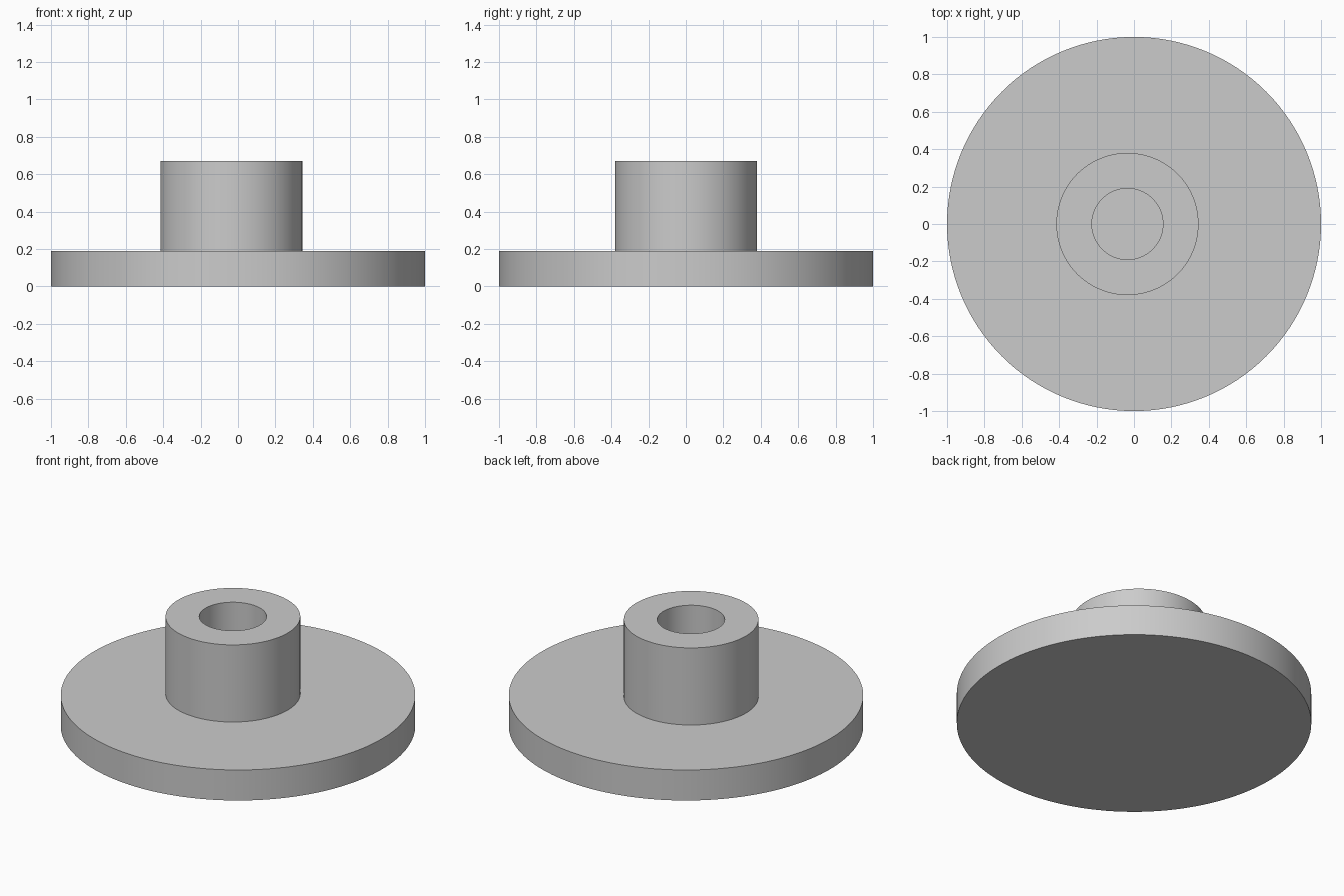
import bpy
import bmesh
from math import cos, sin, tau, radians

SEGMENTS = 128
BASE_RADIUS, BASE_TOP = 1.0, 0.19
BOSS_RADIUS, BORE_RADIUS, BOSS_TOP = 0.38, 0.19, 0.67
BOSS_X = -0.035

cube = bpy.data.objects.get("Cube")
if cube:
    bpy.data.objects.remove(cube, do_unlink=True)

grey = bpy.data.materials.new("plain grey")
grey.use_nodes = True
colour = (0.6, 0.6, 0.6, 1)
grey.diffuse_color = colour
grey.node_tree.nodes["Principled BSDF"].inputs["Base Color"].default_value = colour


def turned_part(name, profile, x=0.0, capped=False):
    """Turn a (radius, height) profile about z, optionally closing both ends."""
    bm = bmesh.new()
    rings = [[bm.verts.new((r * cos(tau * i / SEGMENTS), r * sin(tau * i / SEGMENTS), z))
              for i in range(SEGMENTS)] for r, z in profile]
    for low, high in zip(rings, rings[1:]):
        for i in range(SEGMENTS):
            j = (i + 1) % SEGMENTS
            bm.faces.new((low[i], low[j], high[j], high[i]))
    if capped:
        bm.faces.new(rings[0][::-1])
        bm.faces.new(rings[-1])
    mesh = bpy.data.meshes.new(name)
    bm.to_mesh(mesh)
    bm.free()
    mesh.materials.append(grey)
    obj = bpy.data.objects.new(name, mesh)
    obj.location.x = x
    bpy.context.collection.objects.link(obj)
    bpy.ops.object.select_all(action="DESELECT")
    obj.select_set(True)
    bpy.context.view_layer.objects.active = obj
    bpy.ops.object.shade_smooth_by_angle(angle=radians(30))
    return obj


# Solid round base
turned_part("base_disc", [(BASE_RADIUS, 0), (BASE_RADIUS, BASE_TOP)], capped=True)

# Off-centre boss with a blind bore that ends on the base
turned_part("bored_boss", [(BOSS_RADIUS, BASE_TOP), (BOSS_RADIUS, BOSS_TOP),
                           (BORE_RADIUS, BOSS_TOP), (BORE_RADIUS, BASE_TOP)], x=BOSS_X)
